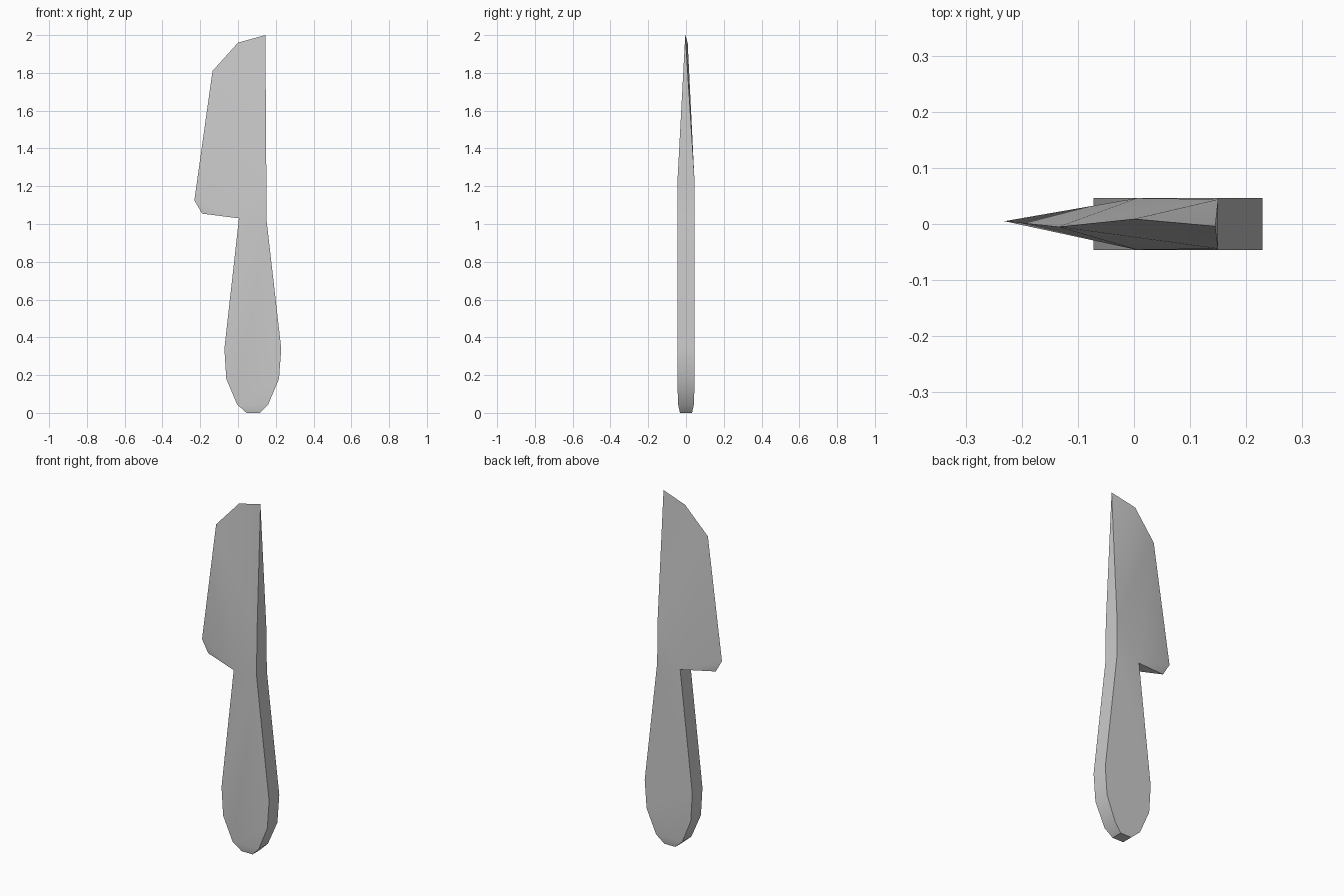
import bpy, bmesh, math

cube = bpy.data.objects.get("Cube")
if cube:
    bpy.data.objects.remove(cube, do_unlink=True)

grey = bpy.data.materials.new("grey")
grey.use_nodes = True
colour = (0.6, 0.6, 0.6, 1)
grey.diffuse_color = colour
grey.node_tree.nodes["Principled BSDF"].inputs["Base Color"].default_value = colour

T = 0.046  # half thickness of the handle

# Handle outline from heel, around the butt, up to the spine: x, z, half thickness
handle = [(0.005, 1.03, T), (-0.072, 0.34, T), (-0.062, 0.18, T), (-0.005, 0.045, 0.042),
          (0.045, 0, 0.032), (0.115, 0, 0.032), (0.16, 0.045, 0.042), (0.217, 0.18, T),
          (0.229, 0.34, T), (0.15, 1.03, T), (0.15, 1.25, 0.044)]
# Cutting edge from heel to tip: x, y, z
edge = [(-0.19, 0.003, 1.055), (-0.231, 0.005, 1.125), (-0.135, -0.005, 1.81),
        (0, 0.009, 1.96), (0.145, -0.004, 2)]

bm = bmesh.new()
front = [bm.verts.new((x, -t, z)) for x, z, t in handle]
back = [bm.verts.new((x, t, z)) for x, z, t in handle]
e = [bm.verts.new(p) for p in edge]

for side in (front, back):
    heel, spine, top = side[0], side[-2], side[-1]
    # Flat of the handle: main panel and rounded butt
    bm.faces.new([side[i] for i in (0, 1, 2, 3, 6, 7, 8, 9)])
    bm.faces.new(side[3:7])
    # Blade cheek tapering to the cutting edge
    bm.faces.new((heel, spine, top))
    for a, b in zip(e[:2], e[1:3]):
        bm.faces.new((heel, a, b))
    bm.faces.new((heel, e[2], top))
    for a, b in zip(e[2:4], e[3:]):
        bm.faces.new((top, a, b))

# Rim around the handle, then the spine taper and the heel underside
for i in range(len(handle) - 1):
    bm.faces.new((front[i], front[i + 1], back[i + 1], back[i]))
bm.faces.new((front[-1], e[-1], back[-1]))
bm.faces.new((front[0], e[0], back[0]))
bmesh.ops.recalc_face_normals(bm, faces=bm.faces)

mesh = bpy.data.meshes.new("knife")
bm.to_mesh(mesh)
bm.free()
mesh.materials.append(grey)
knife = bpy.data.objects.new("knife", mesh)
bpy.context.collection.objects.link(knife)
bpy.context.view_layer.objects.active = knife
knife.select_set(True)
bpy.ops.object.shade_smooth_by_angle(angle=math.radians(30))
